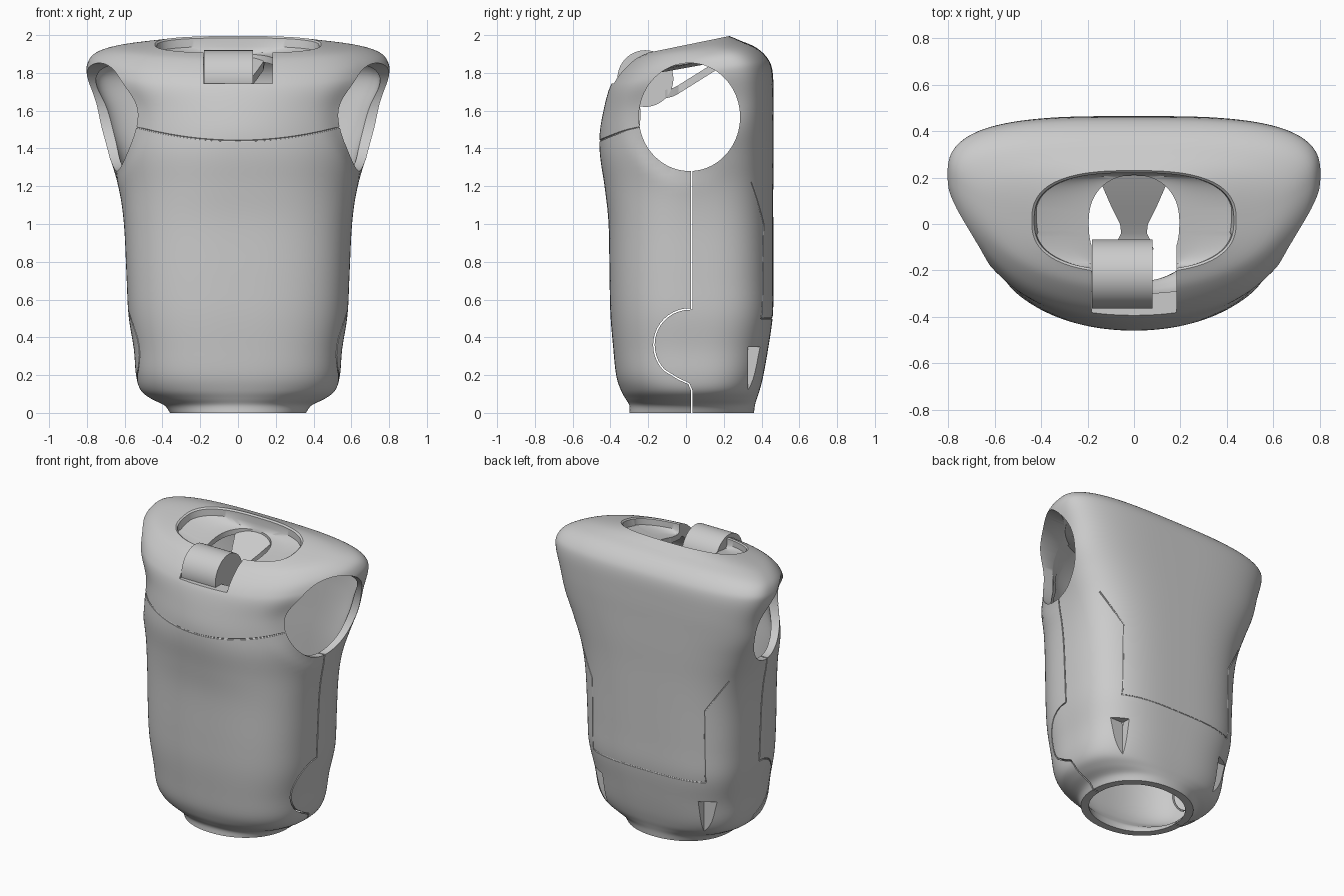
import bpy, bmesh, math
from mathutils import Vector

if "Cube" in bpy.data.objects:
    bpy.data.objects.remove(bpy.data.objects["Cube"])

N = 144  # points round each body section


def mesh_object(name, bm):
    bmesh.ops.recalc_face_normals(bm, faces=bm.faces)
    me = bpy.data.meshes.new(name)
    bm.to_mesh(me)
    bm.free()
    ob = bpy.data.objects.new(name, me)
    bpy.context.collection.objects.link(ob)
    return ob


def smooth_keys(keys, steps):
    """Catmull-Rom interpolation through section keys."""
    out = []
    for i in range(len(keys) - 1):
        p0, p1, p2, p3 = (keys[max(i - 1, 0)], keys[i], keys[i + 1],
                          keys[min(i + 2, len(keys) - 1)])
        for s in range(steps):
            t = s / steps
            out.append([0.5 * (2 * b + (c - a) * t + (2 * a - 5 * b + 4 * c - d) * t * t
                               + (3 * b - a - 3 * c + d) * t ** 3)
                        for a, b, c, d in zip(p0, p1, p2, p3)])
    return out + [list(keys[-1])]


def ring(a, yf, yb, yc, zf, zb, nf, nb):
    """Superelliptic section, tilted from front height zf to back height zb."""
    pts = []
    for i in range(N):
        t = 2 * math.pi * (i + 0.5) / N
        c, s = math.cos(t), math.sin(t)
        n, b = (nb, yb - yc) if s > 0 else (nf, yc - yf)
        x = a * math.copysign(abs(c) ** (2 / n), c)
        y = yc + b * math.copysign(abs(s) ** (2 / n), s)
        z = zf + (zb - zf) * (y - yf) / (yb - yf)
        # soft dish around the front of the arm openings
        d = math.hypot(y - 0.02, z - 1.57)
        if abs(x) > 0.42 and d < 0.38:
            k = min(1, (0.38 - d) / 0.12)
            f = min(1, max(0, (0.2 - y) / 0.3))
            x -= math.copysign(0.025 * f * k * k * (3 - 2 * k), x)
        pts.append((x, y, z))
    return pts


# Body sections: half width, front y, back y, widest y, front z, back z, exponents
outer = [
    (.36, -.30, .36, .03, 0, 0, 2.1, 2.1),
    (.39, -.30, .365, .03, .04, .04, 2.1, 2.2),
    (.46, -.32, .375, .03, .075, .075, 2.2, 2.4),
    (.515, -.345, .39, .03, .12, .12, 2.4, 2.7),
    (.54, -.37, .41, .03, .20, .20, 2.6, 2.9),
    (.552, -.385, .435, .03, .34, .34, 2.7, 3.0),
    (.58, -.40, .46, .03, .52, .52, 2.7, 3.2),
    (.590, -.405, .462, .03, .72, .72, 2.7, 3.2),
    (.604, -.41, .462, .04, 1.0, 1.0, 2.6, 3.2),
    (.632, -.43, .462, .07, 1.19, 1.19, 2.4, 3.2),
    (.685, -.455, .464, .11, 1.36, 1.36, 2.2, 3.2),
    (.735, -.457, .464, .15, 1.48, 1.52, 2.03, 3.3),
    (.760, -.437, .464, .18, 1.60, 1.67, 2.05, 3.4),
    (.798, -.412, .458, .19, 1.70, 1.81, 2.1, 3.3),
    (.798, -.387, .43, .19, 1.755, 1.88, 2.1, 3.2),
    (.755, -.345, .37, .16, 1.81, 1.935, 2.1, 3.0),
    (.64, -.28, .29, .09, 1.87, 1.970, 2.15, 2.7),
    (.44, -.21, .23, .01, 1.905, 1.995, 2.5, 2.7),
]
# Neck shelf, stepping down to the throat hole
shelf = [
    (.43, -.20, .22, .01, 1.90, 1.985, 2.5, 2.7),
    (.425, -.20, .22, .01, 1.86, 1.94, 2.5, 2.7),
    (.31, -.20, .215, .01, 1.835, 1.91, 2.4, 2.5),
    (.195, -.20, .21, .01, 1.83, 1.90, 2.6, 2.2),
    (.195, -.20, .21, .01, 1.79, 1.865, 2.6, 2.2),
    (.42, -.215, .22, .03, 1.80, 1.885, 2.4, 2.6),
]
W = 0.05  # wall thickness
inner = []
for a, yf, yb, yc, zf, zb, nf, nb in outer[:-1]:
    drop = 0.06 * min(1, max(0, (zf - 1.45) / 0.25))
    inner.append((a - W, yf + W, yb - W, yc, zf - drop, zb - drop, nf, nb))
rings = smooth_keys(outer, 5) + shelf + smooth_keys(inner, 4)[::-1]

bm = bmesh.new()
loops = [[bm.verts.new(p) for p in ring(*k)] for k in rings]
for j, lo in enumerate(loops):
    hi = loops[(j + 1) % len(loops)]
    for i in range(N):
        k = (i + 1) % N
        bm.faces.new((lo[i], lo[k], hi[k], hi[i]))
torso = mesh_object("torso_shell", bm)
bpy.context.view_layer.update()


def box(name, lo, hi):
    bm = bmesh.new()
    bmesh.ops.create_cube(bm, size=1)
    for v in bm.verts:
        v.co = Vector([lo[i] + (hi[i] - lo[i]) * (v.co[i] + .5) for i in range(3)])
    return mesh_object(name, bm)


def x_cylinder(name, x0, x1, y, z, ry, rz, seg=96):
    bm = bmesh.new()
    bmesh.ops.create_cone(bm, cap_ends=True, segments=seg, radius1=1, radius2=1, depth=1)
    for v in bm.verts:
        p = v.co.copy()
        v.co = (x0 + (x1 - x0) * (p.z + .5), y + ry * p.x, z + rz * p.y)
    return mesh_object(name, bm)


def groove(name, pts, axis, sign):
    """Thin tube laid on the torso: points are projected along an axis."""
    path = []
    for p, q in zip(pts, pts[1:]):
        p, q = Vector(p), Vector(q)
        n = max(2, int((q - p).length / 0.03))
        path += [p.lerp(q, i / n) for i in range(n)]
    path.append(Vector(pts[-1]))
    hits = []
    for u, z in path:
        origin = Vector((u, 2 * sign, z) if axis == 'y' else (2 * sign, u, z))
        ray = Vector((0, -sign, 0) if axis == 'y' else (-sign, 0, 0))
        ok, loc, _, _ = torso.ray_cast(origin, ray)
        if ok:
            hits.append(loc)
    cu = bpy.data.curves.new(name, 'CURVE')
    cu.dimensions, cu.bevel_depth, cu.bevel_resolution = '3D', 0.005, 1
    cu.use_fill_caps = True
    sp = cu.splines.new('POLY')
    sp.points.add(len(hits) - 1)
    for pt, h in zip(sp.points, hits):
        pt.co = (*h, 1)
    tmp = bpy.data.objects.new(name + "_curve", cu)
    bpy.context.collection.objects.link(tmp)
    me = bpy.data.meshes.new_from_object(tmp.evaluated_get(bpy.context.evaluated_depsgraph_get()))
    bpy.data.objects.remove(tmp)
    bm = bmesh.new()
    bm.from_mesh(me)
    bmesh.ops.remove_doubles(bm, verts=bm.verts, dist=1e-5)
    return mesh_object(name, bm)


# Arm holes and clip recesses come first, then the neck notch
cutters = []
for s in (-1, 1):
    x0, x1 = sorted((.46 * s, 1.1 * s))
    cutters.append(x_cylinder("arm_cutter", x0, x1, .0183, 1.5663, .268, .286))
for s in (-1, 1):
    x0, x1 = sorted((.368 * s, .7 * s))
    cutters.append(box("clip_cutter", (x0, .328, .05), (x1, .6, .35)))
cutters.append(box("notch_cutter", (-.182, -.7, 1.745), (.182, 0, 2.2)))

# Split line between front and back shells, with the rounded hip tab
path = [(.03, -.1), (.03, .12), (.015, .155), (-.04, .18)]
path += [(.02 + .19 * math.cos(t), .36 + .19 * math.sin(t))
         for t in [math.radians(d) for d in range(225, 89, -9)]]
path += [(.03, .55), (.03, 1.32)]
bm = bmesh.new()
rows = []
for i, p in enumerate(path):
    d = (Vector(path[min(i + 1, len(path) - 1)]) - Vector(path[max(i - 1, 0)])).normalized()
    o = Vector((-d.y, d.x)) * 0.004
    rows.append([bm.verts.new((x, p[0] + s * o.x, p[1] + s * o.y))
                 for x, s in ((-1, -1), (1, -1), (1, 1), (-1, 1))])
for r, q in zip(rows, rows[1:]):
    for i in range(4):
        bm.faces.new((r[i], r[(i + 1) % 4], q[(i + 1) % 4], q[i]))
bm.faces.new(rows[0])
bm.faces.new(rows[-1])
cutters.append(mesh_object("seam_cutter", bm))

# Panel grooves
cutters.append(groove("chest_groove", [(x / 20, 1.44 + .25 * (x / 20) ** 2)
                                       for x in range(-11, 12)], 'y', -1))
cutters.append(groove("back_groove", [(-.57, 1.22), (-.43, 1.0), (-.43, .5),
                                      (.43, .5), (.43, 1.0), (.57, 1.22)], 'y', 1))

for c in cutters:
    m = torso.modifiers.new(c.name, 'BOOLEAN')
    m.operation, m.solver, m.object = 'DIFFERENCE', 'EXACT', c
bpy.context.view_layer.update()
final = bpy.data.meshes.new_from_object(
    torso.evaluated_get(bpy.context.evaluated_depsgraph_get()))
torso.modifiers.clear()
torso.data = final
for c in cutters:
    bpy.data.objects.remove(c)

# Neck hinge barrel
barrel = x_cylinder("neck_barrel", -.18, .08, -.215, 1.77, .148, .15)

# Flared strut from the barrel to the rear of the neck: y, z, half width
stations = [(-.11, 1.69, .085), (-.07, 1.70, .07), (-.04, 1.715, .055), (0, 1.74, .06),
            (.08, 1.79, .10), (.16, 1.84, .135), (.215, 1.87, .14)]
bm = bmesh.new()
rows = [[bm.verts.new((sx * w, y, z + dz)) for sx, dz in ((-1, -.025), (1, -.025), (1, .02), (-1, .02))]
        for y, z, w in stations]
for r, q in zip(rows, rows[1:]):
    for i in range(4):
        bm.faces.new((r[i], r[(i + 1) % 4], q[(i + 1) % 4], q[i]))
bm.faces.new(rows[0])
bm.faces.new(rows[-1])
strut = mesh_object("neck_strut", bm)

for ob in (torso, barrel, strut):
    bpy.ops.object.select_all(action='DESELECT')
    ob.select_set(True)
    bpy.context.view_layer.objects.active = ob
    bpy.ops.object.shade_smooth_by_angle(angle=math.radians(32))
